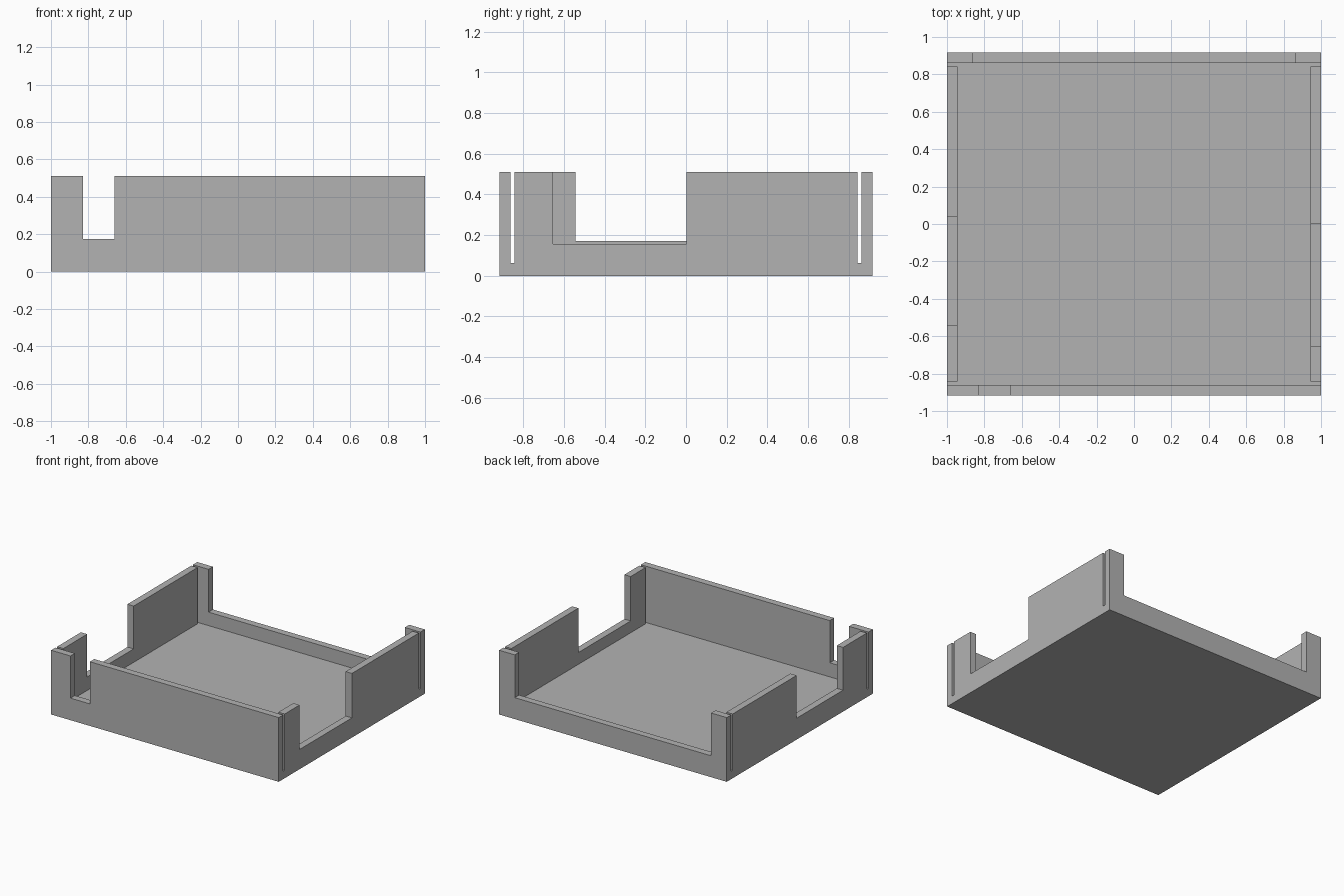
import bpy

if "Cube" in bpy.data.objects:
    bpy.data.objects.remove(bpy.data.objects["Cube"], do_unlink=True)

HALF_Y = 0.917    # outer half depth
HEIGHT = 0.51
FLOOR = 0.063     # floor thickness
WALL = 0.055
OVER = 1.2        # cutters reach past the outside
SLOT_IN, SLOT_OUT = 0.842, HALF_Y - WALL


def box(name, x0, x1, y0, y1, z0, z1):
    bpy.ops.mesh.primitive_cube_add(
        size=1, location=((x0 + x1) / 2, (y0 + y1) / 2, (z0 + z1) / 2))
    ob = bpy.context.object
    ob.name = name
    ob.scale = (x1 - x0, y1 - y0, z1 - z0)
    bpy.ops.object.transform_apply(location=True, rotation=False, scale=True)
    return ob


def cut(target, *bounds):
    cutter = box("cutter", *bounds)
    cutter.hide_render = True
    mod = target.modifiers.new("cut", 'BOOLEAN')
    mod.operation = 'DIFFERENCE'
    mod.solver = 'EXACT'
    mod.object = cutter
    bpy.context.view_layer.objects.active = target
    bpy.ops.object.modifier_apply(modifier=mod.name)
    bpy.data.objects.remove(cutter, do_unlink=True)


# Solid block hollowed into an open tray
tray = box("open_tray", -1, 1, -HALF_Y, HALF_Y, 0, HEIGHT)
inner_x = 1 - WALL
mid_slot = (SLOT_IN + SLOT_OUT) / 2
cut(tray, -inner_x, inner_x, -mid_slot, mid_slot, FLOOR, OVER)

# Narrow slots separating the side walls from the front and back walls
cut(tray, -OVER, OVER, -SLOT_OUT, -SLOT_IN, FLOOR, OVER)
cut(tray, -OVER, OVER, SLOT_IN, SLOT_OUT, FLOOR, OVER)

# Openings in the front, back, left and right walls
cut(tray, -0.83, -0.66, -OVER, -0.85, 0.175, OVER)
cut(tray, -0.863, 0.863, 0.85, OVER, 0.17, OVER)
cut(tray, 0.8, OVER, -0.655, 0.002, 0.157, OVER)
cut(tray, -OVER, -0.8, -0.543, 0.04, 0.17, OVER)

# Plain grey plastic
grey = bpy.data.materials.new("plain grey")
grey.use_nodes = True
colour = (0.45, 0.45, 0.45, 1)
grey.diffuse_color = colour
grey.node_tree.nodes["Principled BSDF"].inputs["Base Color"].default_value = colour
tray.data.materials.clear()
tray.data.materials.append(grey)
